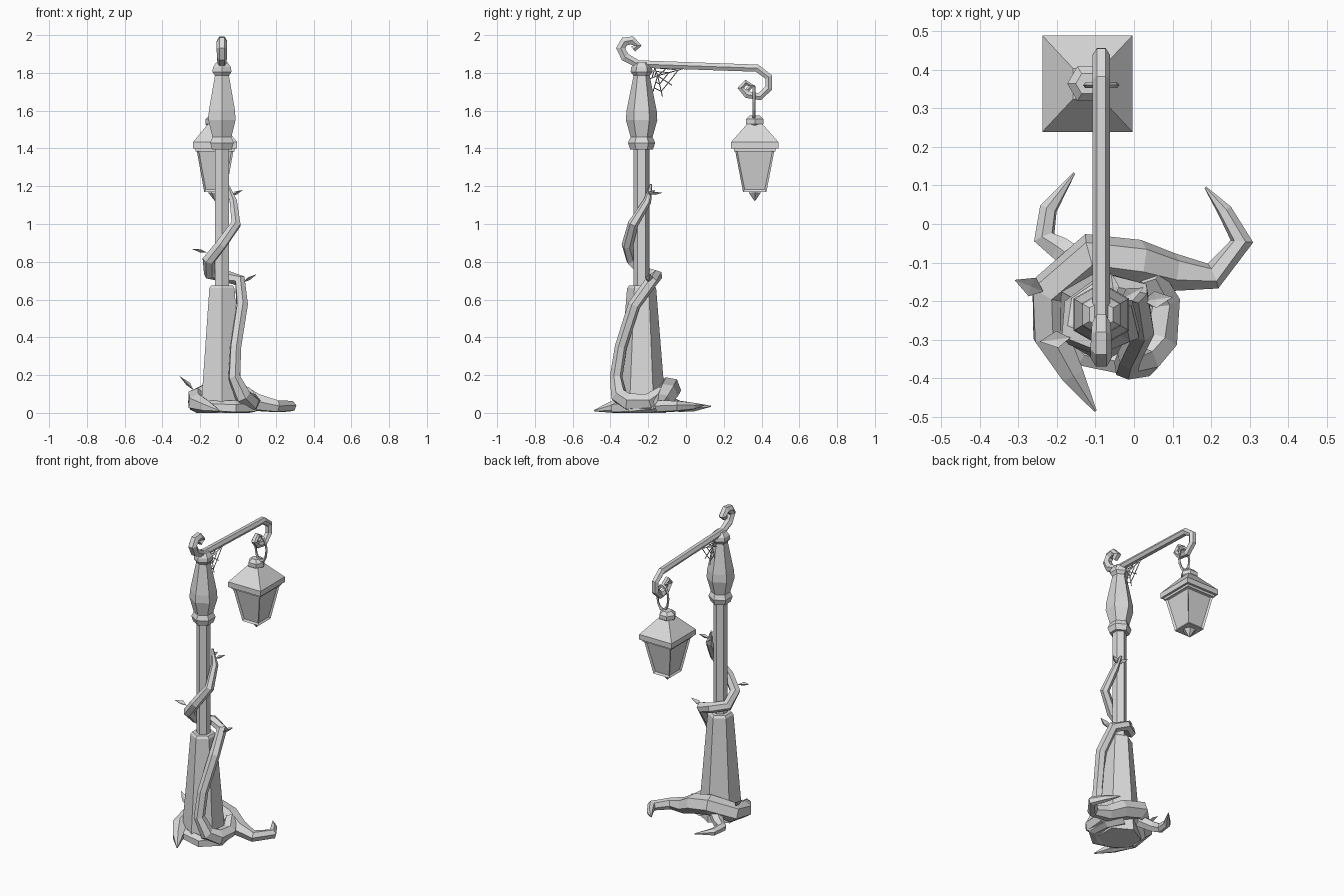
import bpy, bmesh, math
from mathutils import Vector

if "Cube" in bpy.data.objects:
    bpy.data.objects.remove(bpy.data.objects["Cube"])

mat = bpy.data.materials.new("plain grey")
mat.diffuse_color = (0.7, 0.7, 0.7, 1)
mat.use_nodes = True
mat.node_tree.nodes["Principled BSDF"].inputs["Base Color"].default_value = mat.diffuse_color
PX, PY = -0.085, -0.235          # post axis
LX, LY = -0.121, 0.364           # lantern axis


def finish(name, bm):
    bmesh.ops.remove_doubles(bm, verts=bm.verts, dist=0.0001)
    bmesh.ops.recalc_face_normals(bm, faces=bm.faces)
    me = bpy.data.meshes.new(name)
    bm.to_mesh(me)
    bm.free()
    me.materials.append(mat)
    ob = bpy.data.objects.new(name, me)
    bpy.context.collection.objects.link(ob)
    return ob


def skin(bm, rings):
    """Join rings of points with quads and cap both ends."""
    vs = [[bm.verts.new(p) for p in r] for r in rings]
    n = len(vs[0])
    for a, b in zip(vs, vs[1:]):
        for i in range(n):
            bm.faces.new((a[i], a[(i + 1) % n], b[(i + 1) % n], b[i]))
    bm.faces.new(vs[0][::-1])
    bm.faces.new(vs[-1])


def turned(name, x, y, prof, n=6, turn=90.0, sx=1.0, inset=None):
    """Stack of n-sided rings given as (z, radius)."""
    bm = bmesh.new()
    rings = []
    for z, r in prof:
        rings.append([(x + sx * r * math.cos(math.radians(turn) + math.tau * i / n),
                       y + r * math.sin(math.radians(turn) + math.tau * i / n), z) for i in range(n)])
    skin(bm, rings)
    if inset:
        bmesh.ops.recalc_face_normals(bm, faces=bm.faces)
        sides = [f for f in bm.faces if abs(f.normal.z) < 0.8]
        bmesh.ops.inset_individual(bm, faces=sides, thickness=inset, depth=-0.01)
    return finish(name, bm)


def tube(bm, pts, n=6, ref=(0, 0, 1)):
    """Tube through (x, y, z, radius); flattened on the ground at z = 0."""
    P = [Vector(p[:3]) for p in pts]
    nor = Vector(ref)
    rings = []
    for i, p in enumerate(P):
        t = Vector((0, 0, 0))
        if i:
            t += (p - P[i - 1]).normalized()
        if i < len(P) - 1:
            t += (P[i + 1] - p).normalized()
        t.normalize()
        nor = (nor - t * nor.dot(t)).normalized()
        side = t.cross(nor)
        ring = []
        for k in range(n):
            a = math.tau * k / n
            q = p + (nor * math.cos(a) + side * math.sin(a)) * pts[i][3]
            q.z = max(q.z, 0)
            ring.append(q)
        rings.append(ring)
    skin(bm, rings)


def tube_object(name, pts, n=6, ref=(0, 0, 1)):
    bm = bmesh.new()
    tube(bm, pts, n, ref)
    return finish(name, bm)


# Post: tapered foot, slim shaft, swollen head
turned("post_foot", PX, PY, [(0, 0.13), (0.66, 0.077), (0.675, 0.066)])
turned("post_shaft", PX, PY, [(0.6, 0.042), (1.42, 0.042)])
turned("post_head", PX, PY, [(1.395, 0.06), (1.43, 0.072), (1.46, 0.058), (1.55, 0.083), (1.6, 0.08),
                             (1.785, 0.043), (1.805, 0.058), (1.83, 0.055), (1.855, 0.035)])

# Arm with a scroll at each end
arm = [(-.28, 1.926, .02), (-.256, 1.945, .024), (-.286, 1.972, .026), (-.325, 1.966, .028),
       (-.346, 1.931, .028), (-.323, 1.884, .027), (-.254, 1.847, .023), (.376, 1.825, .023),
       (.438, 1.778, .023), (.438, 1.72, .023), (.391, 1.674, .023), (.323, 1.685, .022),
       (.29, 1.72, .02), (.317, 1.749, .018), (.347, 1.732, .016), (.325, 1.71, .014)]
tube_object("arm", [(PX, y, z, r) for y, z, r in arm], 6, (1, 0, 0))

# Hanging ring
bpy.ops.mesh.primitive_torus_add(major_segments=12, minor_segments=5, major_radius=0.04,
                                 minor_radius=0.007, location=(PX, LY - 0.004, 1.645),
                                 rotation=(math.pi / 2, 0, 0))
ring = bpy.context.object
ring.name = "hanging_ring"
ring.scale = (1, 2.0, 1)
ring.data.materials.append(mat)

# Lantern
S = math.sqrt(2)
turned("lantern_cap", LX, LY, [(1.515, .038), (1.53, .052), (1.555, .052), (1.575, .03)], 6, 0)
turned("lantern_roof", LX, LY, [(1.40, .125 * S), (1.434, .125 * S), (1.53, .04 * S)], 4, 45, 0.935)
turned("lantern_rim", LX, LY, [(1.385, .11 * S), (1.405, .11 * S)], 4, 45, 0.935)
turned("lantern_body", LX, LY, [(1.17, .062 * S), (1.39, .104 * S)], 4, 45, 0.935, inset=0.014)
turned("lantern_finial", LX, LY, [(1.18, .036), (1.165, .036), (1.122, .002)], 6, 0)

# Spider web between post head and arm
bm = bmesh.new()
hub = (-0.15, 1.785)
ends = [(-.175, 1.70), (-.125, 1.675), (-.075, 1.735), (-.005, 1.825), (-.09, 1.835), (-.17, 1.84), (-.19, 1.77)]


def thread(a, b):
    tube(bm, [(PX, a[0], a[1], .003), (PX, b[0], b[1], .003)], 3, (1, 0, 0))


def toward(e, f):
    return (hub[0] + (e[0] - hub[0]) * f, hub[1] + (e[1] - hub[1]) * f)


for e in ends:
    thread(hub, e)
for f in (0.4, 0.75):
    for a, b in zip(ends, ends[1:]):
        thread(toward(a, f), toward(b, f))
finish("spider_web", bm)

# Climbing vine, spiralling up the post
tube_object("vine", [(.04, -.13, .11, .035), (.075, -.2, .06, .045), (.065, -.3, .055, .05),
                     (.025, -.355, .09, .045), (-.02, -.37, .19, .034), (-.012, -.345, .35, .032),
                     (.022, -.275, .57, .033), (.01, -.18, .70, .033), (-.07, -.155, .725, .032),
                     (-.15, -.215, .74, .034), (-.155, -.285, .81, .034), (-.09, -.31, .89, .031),
                     (-.01, -.28, 1.0, .028), (-.025, -.205, 1.12, .022), (-.055, -.185, 1.21, .006)], 6, (1, 0, 0))

# Roots curling around the foot
tube_object("long_root", [(-.1, -.485, .012, .004), (-.16, -.39, .03, .034), (-.215, -.29, .05, .052),
                          (-.215, -.175, .075, .06), (-.11, -.085, .13, .062), (.01, -.1, .1, .06),
                          (.1, -.125, .055, .05), (.205, -.135, .035, .035), (.28, -.045, .035, .03),
                          (.235, .035, .035, .02), (.185, .095, .04, .003)])
tube_object("back_root", [(-.13, -.11, .08, .04), (-.19, -.065, .045, .035), (-.233, -.035, .035, .03),
                          (-.222, .04, .03, .024), (-.155, .132, .035, .003)])
tube_object("front_root", [(-.2, -.25, .03, .045), (-.13, -.34, .03, .035), (-.02, -.36, .025, .04),
                           (.06, -.29, .03, .045), (.05, -.19, .04, .04), (-.02, -.12, .06, .04)])


# Leaves: pointed, slightly folded blades
def leaf(name, base, tip, width=0.022):
    b, t = Vector(base), Vector(tip)
    d = t - b
    side = d.cross(Vector((0, 0, 1))).normalized() * width
    up = side.cross(d).normalized() * 0.008
    m = b + d * 0.45
    bm = bmesh.new()
    v = [bm.verts.new(p) for p in (b, m + side + up, t, m - side + up, m - up, m + up * 0.3)]
    for i in range(4):
        j = (i + 1) % 4
        bm.faces.new((v[i], v[j], v[4]))
        bm.faces.new((v[j], v[i], v[5]))
    finish(name, bm)


leaf("root_leaf", (-.235, -.175, .12), (-.31, -.145, .195), 0.026)
leaf("low_leaf", (.025, -.2, .69), (.1, -.19, .735))
leaf("middle_leaf", (-.165, -.295, .85), (-.245, -.305, .868))
leaf("high_leaf", (-.035, -.195, 1.15), (.025, -.165, 1.18), 0.018)
leaf("side_leaf", (-.05, -.195, 1.16), (-.06, -.125, 1.165), 0.016)
